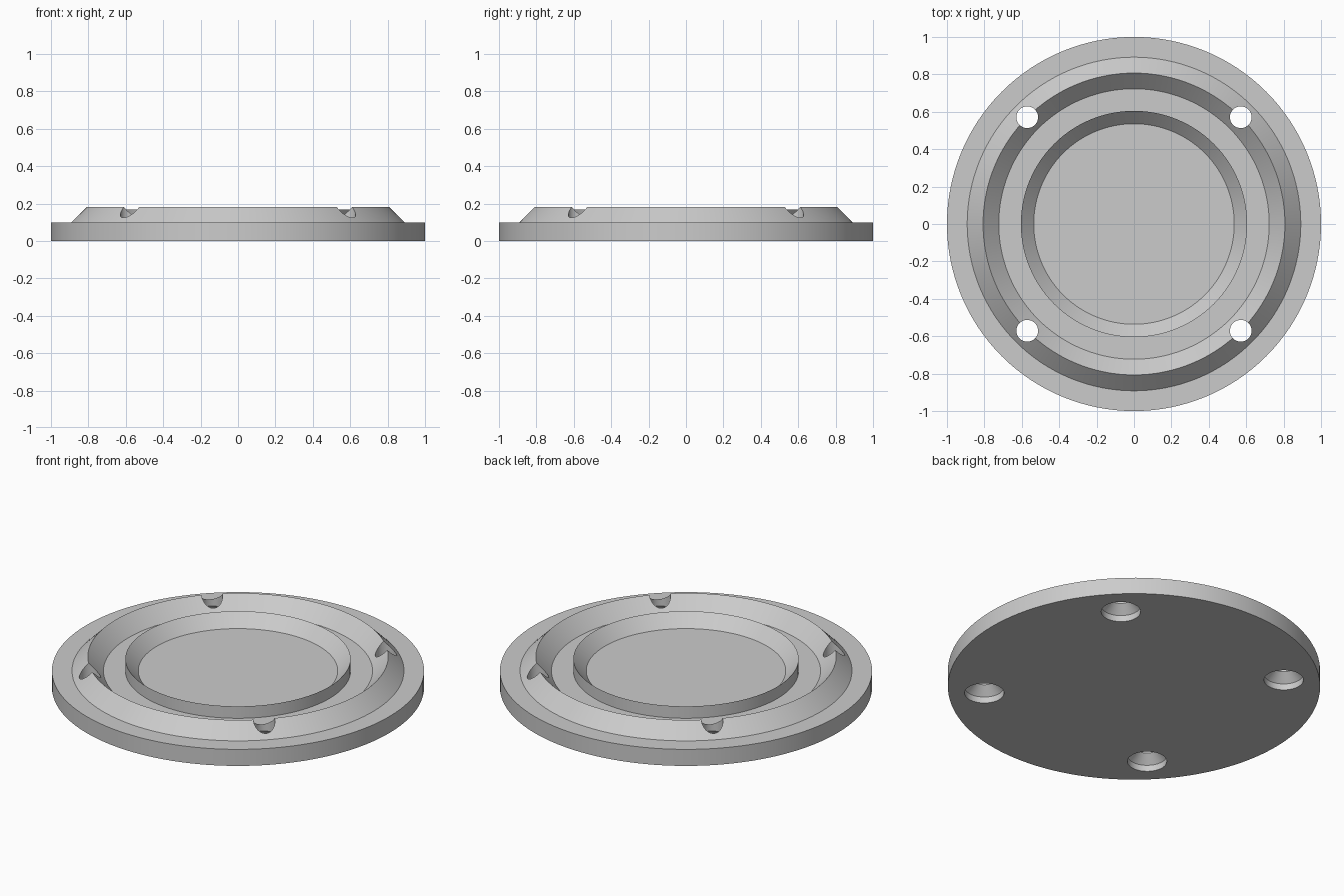
import bpy
import bmesh
import math

cube = bpy.data.objects.get("Cube")
if cube:
    bpy.data.objects.remove(cube, do_unlink=True)

grey = bpy.data.materials.new("light_grey")
grey.use_nodes = True
colour = (0.6, 0.6, 0.6, 1)
grey.diffuse_color = colour
grey.node_tree.nodes["Principled BSDF"].inputs["Base Color"].default_value = colour


def lathe(name, profile, segments, centre=(0, 0)):
    """Closed solid of revolution from (radius, height) points, bottom to top."""
    bm = bmesh.new()
    rings = []
    for r, z in profile:
        ring = []
        for i in range(segments):
            a = math.tau * i / segments
            ring.append(bm.verts.new((centre[0] + r * math.cos(a),
                                      centre[1] + r * math.sin(a), z)))
        rings.append(ring)
    for low, high in zip(rings, rings[1:]):
        for i in range(segments):
            j = (i + 1) % segments
            bm.faces.new((low[i], low[j], high[j], high[i]))
    bm.faces.new(rings[0][::-1])
    bm.faces.new(rings[-1])
    bmesh.ops.recalc_face_normals(bm, faces=bm.faces)
    mesh = bpy.data.meshes.new(name)
    bm.to_mesh(mesh)
    bm.free()
    mesh.materials.append(grey)
    obj = bpy.data.objects.new(name, mesh)
    bpy.context.collection.objects.link(obj)
    return obj


# Round plate with a pointed outer ridge and a bevelled inner rim
plate = lathe("round_plate", [
    (1, 0), (1, 0.098),
    (0.892, 0.098), (0.807, 0.182), (0.723, 0.098),
    (0.605, 0.098), (0.605, 0.169), (0.536, 0.098),
], 128)

# Countersunk screw holes through the ridge
hole = [(0.106, -0.1), (0.106, 0.037), (0.058, 0.085), (0.058, 0.3)]
for sx in (-1, 1):
    for sy in (-1, 1):
        cutter = lathe("screw_hole_cutter", hole, 48, (0.571 * sx, 0.571 * sy))
        cutter.hide_render = True
        cut = plate.modifiers.new("screw_hole", "BOOLEAN")
        cut.operation = "DIFFERENCE"
        cut.solver = "EXACT"
        cut.object = cutter
        bpy.ops.object.select_all(action="DESELECT")
        bpy.context.view_layer.objects.active = plate
        plate.select_set(True)
        bpy.ops.object.modifier_apply(modifier=cut.name)
        bpy.data.objects.remove(cutter, do_unlink=True)

bpy.ops.object.shade_smooth_by_angle(angle=math.radians(30))
